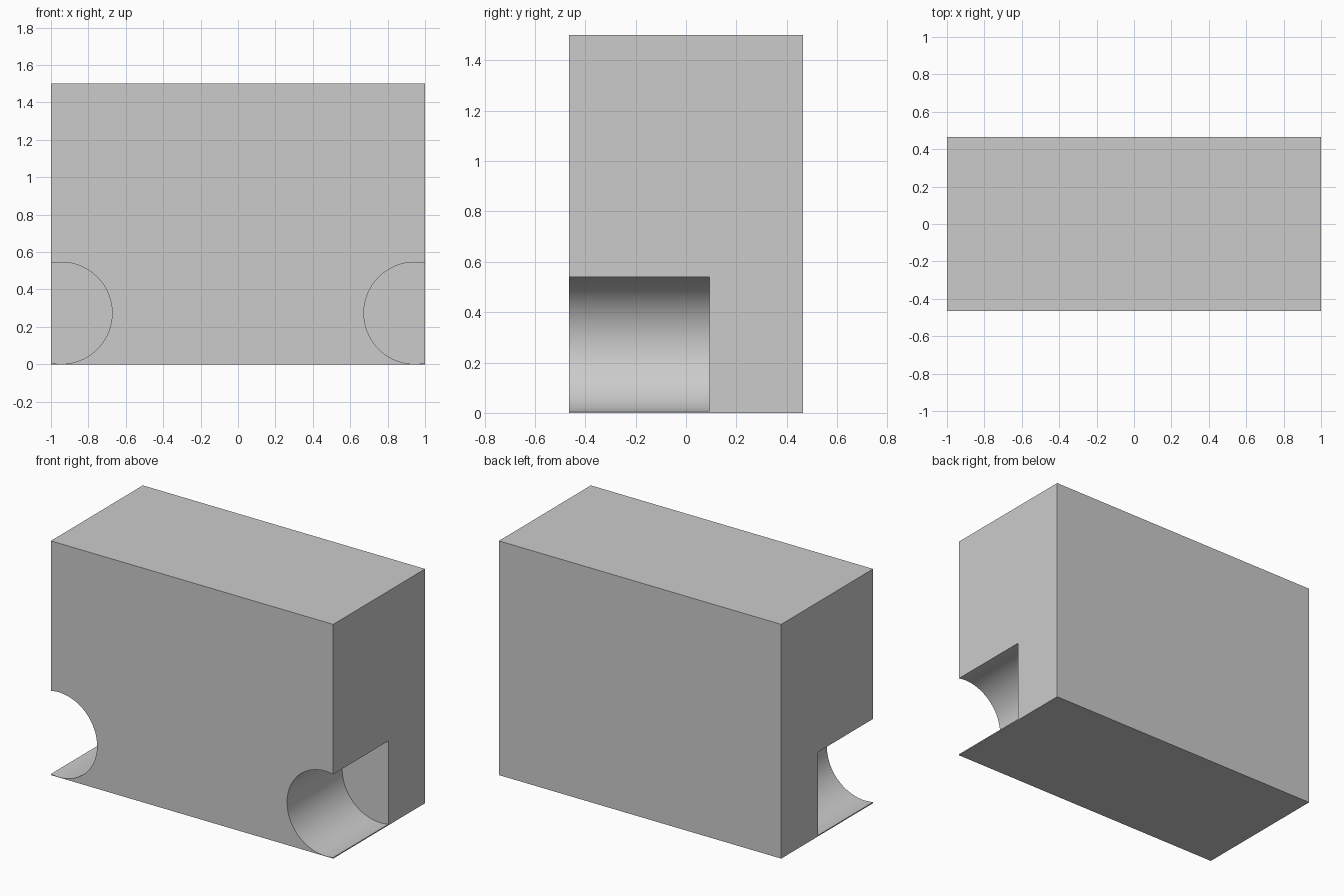
import bpy
from math import radians

if "Cube" in bpy.data.objects:
    bpy.data.objects.remove(bpy.data.objects["Cube"])

HALF_DEPTH = 0.465
HEIGHT = 1.5
RADIUS = 0.272
NOTCH_X, NOTCH_Z = 0.945, 0.2735
NOTCH_BACK = 0.093

# Main block
bpy.ops.mesh.primitive_cube_add(size=1, location=(0, 0, HEIGHT / 2))
block = bpy.context.object
block.name = "block"
block.scale = (2, 2 * HALF_DEPTH, HEIGHT)
bpy.ops.object.transform_apply(location=True, rotation=False, scale=True)

# Round recesses in both lower front corners, stopping short of the back
front = -HALF_DEPTH - 0.1
for side in (-1, 1):
    bpy.ops.mesh.primitive_cylinder_add(
        vertices=96, radius=RADIUS, depth=NOTCH_BACK - front,
        location=(side * NOTCH_X, (NOTCH_BACK + front) / 2, NOTCH_Z),
        rotation=(radians(90), 0, 0))
    cutter = bpy.context.object
    cutter.name = "recess_cutter"
    cutter.hide_render = True
    bpy.context.view_layer.objects.active = block
    cut = block.modifiers.new("recess", 'BOOLEAN')
    cut.operation = 'DIFFERENCE'
    cut.solver = 'EXACT'
    cut.object = cutter
    bpy.ops.object.modifier_apply(modifier=cut.name)
    bpy.data.objects.remove(cutter, do_unlink=True)

# Smooth recess walls, sharp edges elsewhere
bpy.ops.object.select_all(action='DESELECT')
block.select_set(True)
bpy.context.view_layer.objects.active = block
bpy.ops.object.shade_smooth_by_angle(angle=radians(30))
for poly in block.data.polygons:
    if max(abs(c) for c in poly.normal) > 0.9999 and poly.area > 0.05:
        poly.use_smooth = False
